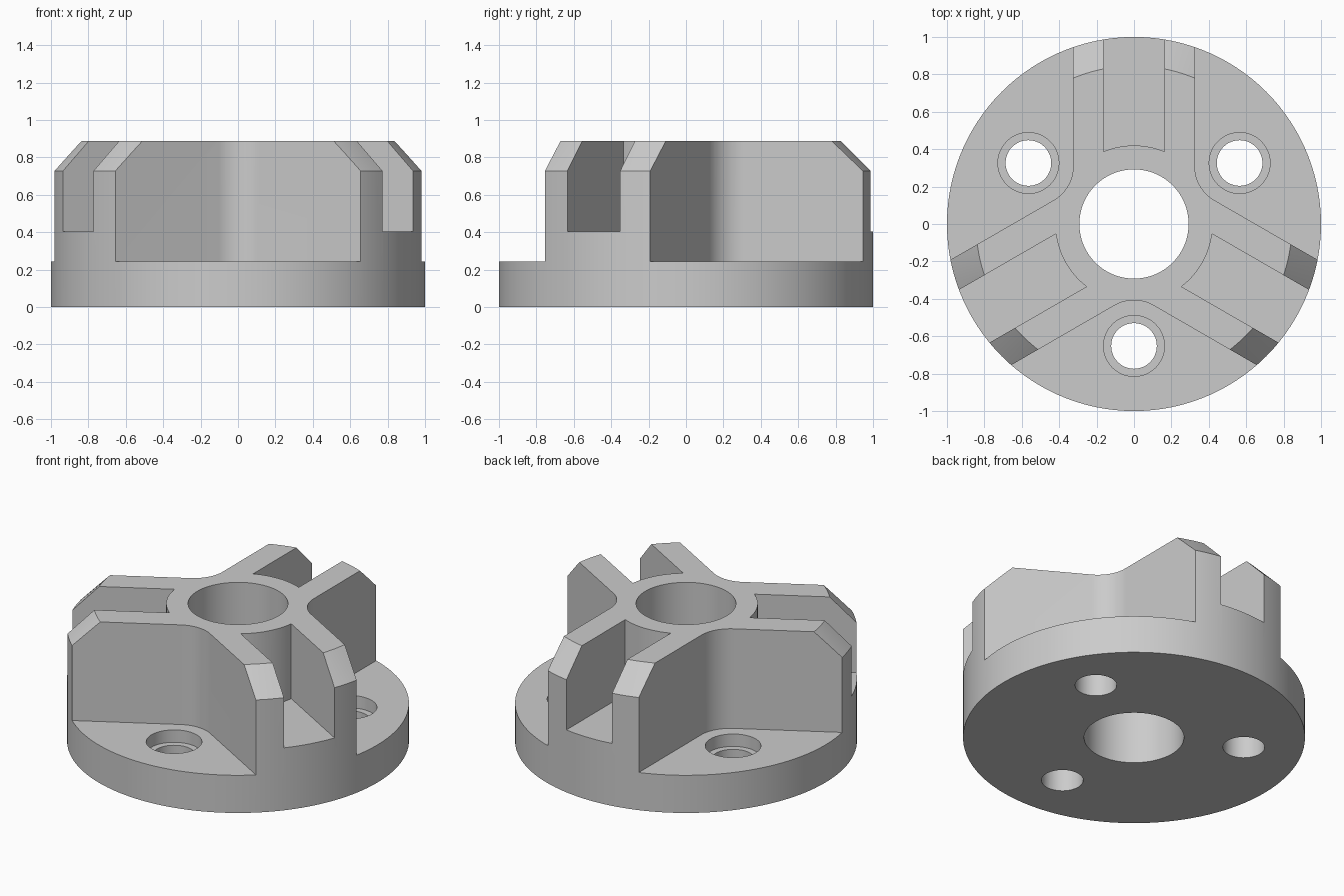
import bpy
import bmesh
from math import sin, cos, asin, pi, radians
from mathutils import Matrix, Vector

cube = bpy.data.objects.get("Cube")
if cube:
    bpy.data.objects.remove(cube, do_unlink=True)

# Main dimensions
FLANGE_TOP, SLOT_FLOOR, SHOULDER, TOP = 0.243, 0.403, 0.727, 0.886
ARM_HALF, SLOT_HALF, HUB_R, BORE_R = 0.325, 0.163, 0.42, 0.292
FILLET_R, BOLT_CIRCLE, BOLT_R, RECESS_R = 0.21, 0.652, 0.122, 0.163
RECESS_FLOOR = 0.163

grey = bpy.data.materials.new("Light grey")
grey.use_nodes = True
colour = (0.6, 0.6, 0.6, 1)
grey.diffuse_color = colour
grey.node_tree.nodes["Principled BSDF"].inputs["Base Color"].default_value = colour


def make_object(name, bm):
    # Closed shells must face outward for the boolean cuts
    bm.normal_update()
    bmesh.ops.recalc_face_normals(bm, faces=bm.faces)
    if bm.calc_volume(signed=True) < 0:
        bmesh.ops.reverse_faces(bm, faces=bm.faces)
    mesh = bpy.data.meshes.new(name)
    bm.to_mesh(mesh)
    bm.free()
    mesh.materials.append(grey)
    obj = bpy.data.objects.new(name, mesh)
    bpy.context.collection.objects.link(obj)
    return obj


def arc(cx, cy, r, start, end, steps):
    angles = [start + (end - start) * i / steps for i in range(steps + 1)]
    return [(cx + r * cos(a), cy + r * sin(a)) for a in angles]


def prism(name, outline, z0, z1, turn):
    bm = bmesh.new()
    face = bm.faces.new([bm.verts.new((x, y, z0)) for x, y in outline])
    grown = bmesh.ops.extrude_face_region(bm, geom=[face])
    top = [v for v in grown["geom"] if isinstance(v, bmesh.types.BMVert)]
    bmesh.ops.translate(bm, verts=top, vec=Vector((0, 0, z1 - z0)))
    bm.transform(Matrix.Rotation(turn, 4, "Z"))
    return make_object(name, bm)


def lathe(name, profile, steps):
    bm = bmesh.new()
    rings = [[bm.verts.new((x, y, z)) for x, y in arc(0, 0, r, 0, 2 * pi, steps)[:-1]]
             for r, z in profile]
    for a, b in zip(rings, rings[1:] + rings[:1]):
        for i in range(steps):
            j = (i + 1) % steps
            bm.faces.new((a[i], a[j], b[j], b[i]))
    return make_object(name, bm)


def cut(target, cutter):
    cutter.hide_render = True
    mod = target.modifiers.new("Cut", "BOOLEAN")
    mod.operation = "DIFFERENCE"
    mod.solver = "EXACT"
    mod.object = cutter
    bpy.context.view_layer.objects.active = target
    bpy.ops.object.modifier_apply(modifier=mod.name)
    bpy.data.objects.remove(cutter, do_unlink=True)


# Round blank with bore and chamfered top rim
hub = lathe("slotted_hub", [(BORE_R, 0), (1, 0), (1, SHOULDER),
                            (0.845, TOP), (BORE_R, TOP)], 120)

# Outline of the pocket between two arms, centred on +x with a rounded inner corner
centre = (ARM_HALF + FILLET_R) / sin(pi / 3)
pocket = arc(centre, 0, FILLET_R, radians(150), radians(210), 16)
x, y = pocket[0]
reach = 1.5
far = (x + reach * cos(pi / 3), y + reach * sin(pi / 3))
pocket = [far] + pocket + [(far[0], -far[1])]

# Outline of the slot along an arm, ending against the round hub wall
half_angle = asin(SLOT_HALF / HUB_R)
slot = arc(0, 0, HUB_R, half_angle, -half_angle, 14)
slot += [(1.3, -SLOT_HALF), (1.3, SLOT_HALF)]

for k in range(3):
    arm_dir = radians(90 + 120 * k)
    bolt_dir = arm_dir + pi / 3
    cut(hub, prism("pocket_cutter", pocket, FLANGE_TOP, 1.2, bolt_dir))
    cut(hub, prism("slot_cutter", slot, SLOT_FLOOR, 1.2, arm_dir))
    # Counterbored bolt hole
    for name, r, z0 in (("recess_cutter", RECESS_R, RECESS_FLOOR),
                        ("bolt_cutter", BOLT_R, -0.1)):
        ring = arc(BOLT_CIRCLE, 0, r, 0, 2 * pi, 48)[:-1]
        cut(hub, prism(name, ring, z0, 0.3, bolt_dir))

# Smooth round walls, crisp edges
bpy.ops.object.select_all(action="DESELECT")
hub.select_set(True)
bpy.context.view_layer.objects.active = hub
bpy.ops.object.shade_smooth_by_angle(angle=radians(25))
